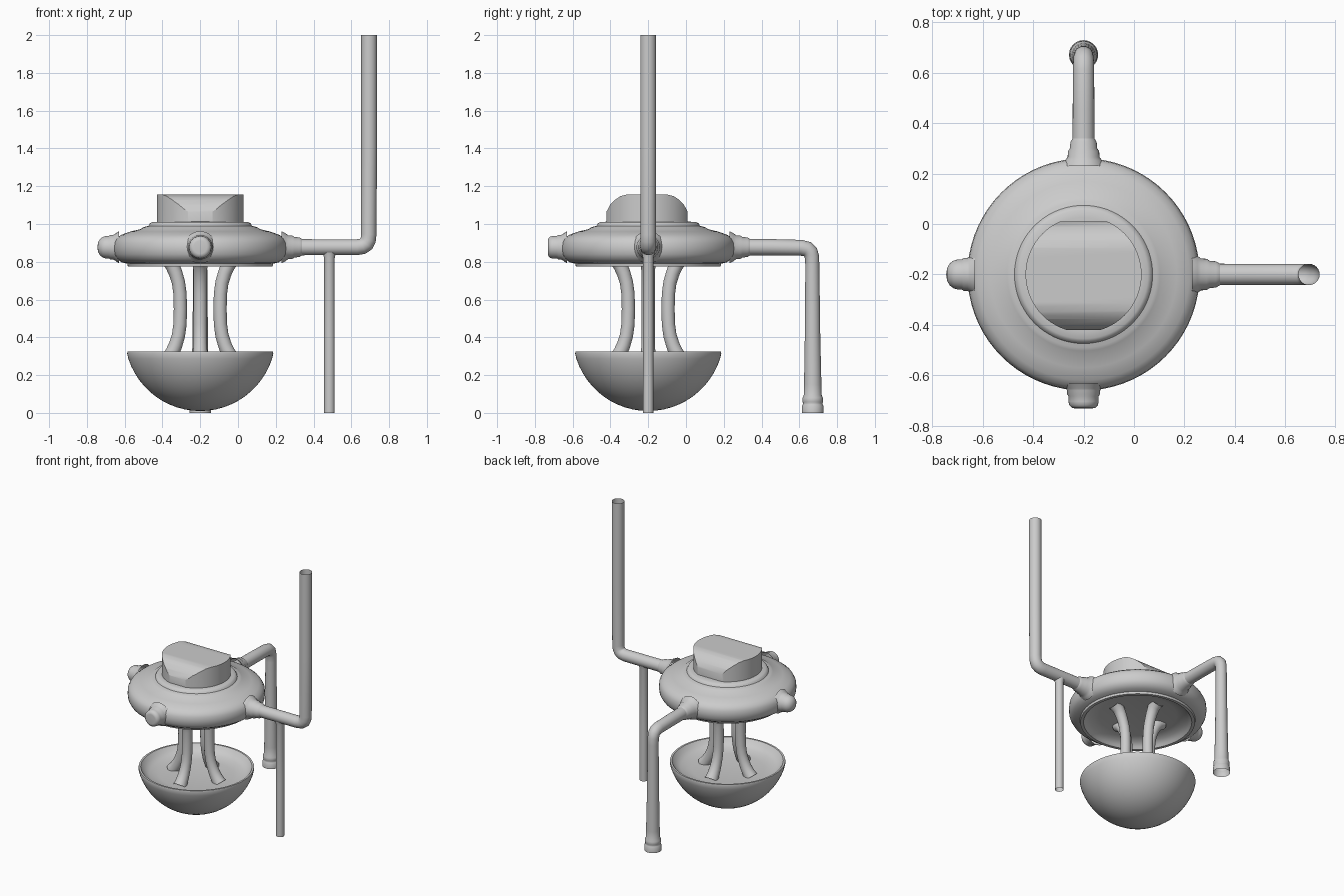
import bpy, bmesh, math
from mathutils import Vector, Matrix

if "Cube" in bpy.data.objects:
    bpy.data.objects.remove(bpy.data.objects["Cube"])

CX = CY = -0.2      # hub axis
PORT_Z = 0.877      # height of the four side ports


def finish(name, bm, angle=38, flip_check=True):
    bmesh.ops.remove_doubles(bm, verts=bm.verts, dist=1e-5)
    if flip_check:
        bmesh.ops.recalc_face_normals(bm, faces=bm.faces)
    me = bpy.data.meshes.new(name)
    bm.to_mesh(me)
    bm.free()
    for p in me.polygons:
        p.use_smooth = True
    me.set_sharp_from_angle(angle=math.radians(angle))
    ob = bpy.data.objects.new(name, me)
    bpy.context.collection.objects.link(ob)
    return ob


def skin(bm, rings):
    for a, b in zip(rings, rings[1:]):
        n = len(a)
        for i in range(n):
            bm.faces.new((a[i], a[(i + 1) % n], b[(i + 1) % n], b[i]))


def lathe(name, profile, matrix, n=64):
    bm = bmesh.new()
    rings = []
    for r, z in profile:
        r = max(r, 1e-7)
        rings.append([bm.verts.new(matrix @ Vector((r * math.cos(2 * math.pi * i / n),
                                                    r * math.sin(2 * math.pi * i / n), z)))
                      for i in range(n)])
    skin(bm, rings)
    bmesh.ops.dissolve_degenerate(bm, dist=1e-6, edges=bm.edges)
    return finish(name, bm)


def tube(name, path, normal, n=24):
    """Sweep a circle along a planar path of (x, y, z, radius)."""
    bm = bmesh.new()
    pts = [Vector(p[:3]) for p in path]
    nrm = Vector(normal)
    rings = []
    for i, p in enumerate(pts):
        t = Vector()
        if i > 0:
            t += (p - pts[i - 1]).normalized()
        if i < len(pts) - 1:
            t += (pts[i + 1] - p).normalized()
        side = nrm.cross(t.normalized())
        rings.append([bm.verts.new(p + path[i][3] * (nrm * math.cos(2 * math.pi * k / n)
                                                     + side * math.sin(2 * math.pi * k / n)))
                      for k in range(n)])
    skin(bm, rings)
    return finish(name, bm, 50)


axis = Matrix.Translation((CX, CY, 0))

# Hub disc with stepped top and recessed underside
lathe("hub", [(0, 0.83), (0.26, 0.825), (0.325, 0.812), (0.35, 0.79), (0.362, 0.774),
              (0.383, 0.774), (0.386, 0.79), (0.415, 0.797), (0.442, 0.815), (0.456, 0.84),
              (0.46, 0.87), (0.457, 0.9), (0.445, 0.923), (0.42, 0.942), (0.37, 0.96),
              (0.315, 0.973), (0.303, 0.982), (0.29, 0.986), (0.274, 0.99), (0.267, 1.003),
              (0.255, 1.01), (0.225, 1.012), (0, 1.012)], axis, 72)

# Bowl with shallow dished top
R, ZC = 0.4, 0.41
arc = [(R * math.sin(math.radians(a)), ZC - R * math.cos(math.radians(a))) for a in range(0, 73, 6)]
lathe("bowl", arc + [(0.387, 0.315), (0.385, 0.325), (0.372, 0.325), (0.35, 0.295),
                     (0.315, 0.275), (0.24, 0.264), (0, 0.26)], axis, 72)

# Knob: round block trimmed by flats and a rounded ridge
bm = bmesh.new()
bmesh.ops.create_cone(bm, cap_ends=True, segments=64, radius1=0.23, radius2=0.23, depth=0.155,
                      matrix=Matrix.Translation((CX, CY, 1.0775)))
ridge = [(0.215, 1.0), (0.215, 1.065), (0.195, 1.102), (0.17, 1.128), (0.142, 1.147), (0.11, 1.155)]
for s in (-1, 1):
    for (y0, z0), (y1, z1) in zip(ridge, ridge[1:]):
        cut = bmesh.ops.bisect_plane(bm, geom=bm.verts[:] + bm.edges[:] + bm.faces[:],
                                     plane_co=(CX, CY - 0.006 + s * y0, z0),
                                     plane_no=(0, s * (z1 - z0), y0 - y1), clear_outer=True)
        edges = [e for e in cut["geom_cut"] if isinstance(e, bmesh.types.BMEdge) and e.is_boundary]
        if edges:
            bmesh.ops.contextual_create(bm, geom=edges)
finish("knob", bm, 30)

# Four bowed struts between hub and bowl
half = [(0.19, 0.255, 0.046), (0.168, 0.285, 0.041), (0.147, 0.32, 0.038), (0.13, 0.36, 0.036),
        (0.115, 0.41, 0.035), (0.107, 0.47, 0.035)]
strut = half + [(0.105, 0.55, 0.035)] + [(r, 1.1 - z, w) for r, z, w in reversed(half)]
strut[-1] = (0.2, 0.84, 0.046)
for k in range(4):
    c, s = round(math.cos(k * math.pi / 2)), round(math.sin(k * math.pi / 2))
    tube(f"strut_{k + 1}", [(CX + r * c, CY + r * s, z, w) for r, z, w in strut], (-s, c, 0))

# Side ports: two collars for pipes, two closed stubs
collar = [(0.085, 0.43), (0.074, 0.452), (0.063, 0.465), (0.062, 0.488), (0.054, 0.5),
          (0.052, 0.525), (0.043, 0.54)]
base = [(0.085, 0.43), (0.07, 0.452), (0.066, 0.46), (0.065, 0.475), (0.06, 0.483)]
dome = base + [(0.06, 0.497), (0.055, 0.515), (0.043, 0.531), (0.025, 0.541), (0, 0.545)]
plug = base + [(0.06, 0.503), (0.057, 0.518), (0.046, 0.529), (0.035, 0.531), (0, 0.531)]
for name, prof, turn in (("collar_right", collar, 0), ("collar_back", collar, 90),
                         ("stub_left", dome, 180), ("stub_front", plug, 270)):
    m = (Matrix.Translation((CX, CY, PORT_Z)) @ Matrix.Rotation(math.radians(turn), 4, 'Z')
         @ Matrix.Rotation(math.radians(90), 4, 'Y'))
    lathe(name, prof, m, 32)

# Tall pipe on the right
up = [(0.23, 0.877, 0.043), (0.45, 0.877, 0.042), (0.63, 0.877, 0.042), (0.66, 0.882, 0.042),
      (0.679, 0.895, 0.042), (0.689, 0.915, 0.041), (0.692, 0.945, 0.041), (0.694, 1.4, 0.042),
      (0.694, 2.0, 0.042)]
tube("tall_pipe", [(x, CY, z, r) for x, z, r in up], (0, 1, 0))

# Down pipe at the back with a ringed foot
down = [(0.23, 0.878, 0.044), (0.45, 0.877, 0.043), (0.61, 0.874, 0.042), (0.642, 0.867, 0.041),
        (0.659, 0.851, 0.04), (0.667, 0.825, 0.038), (0.669, 0.78, 0.037), (0.67, 0.4, 0.041),
        (0.671, 0.15, 0.046), (0.671, 0.095, 0.047), (0.671, 0.08, 0.054), (0.671, 0.06, 0.055),
        (0.671, 0.052, 0.051), (0.671, 0.044, 0.053), (0.671, 0.035, 0.058), (0.671, 0.0, 0.058)]
tube("back_pipe", [(CX, y, z, r) for y, z, r in down], (1, 0, 0))

# Thin support leg under the tall pipe
tube("support_leg", [(0.484, CY, 0, 0.028), (0.484, CY, 0.4, 0.028), (0.484, CY, 0.82, 0.028),
                     (0.484, CY, 0.85, 0.035)], (0, 1, 0), 20)
